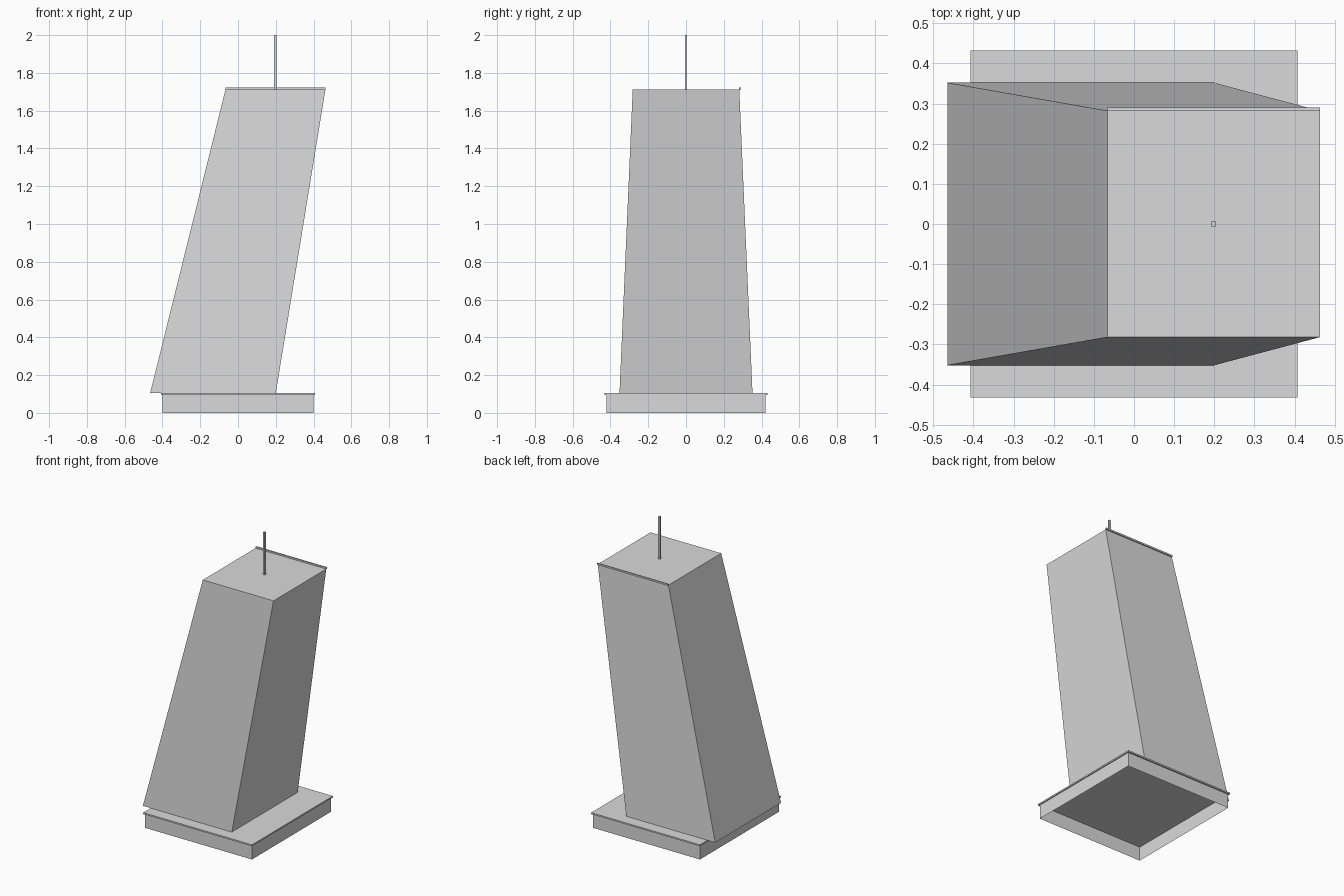
import bpy, bmesh

cube = bpy.data.objects.get("Cube")
if cube:
    bpy.data.objects.remove(cube, do_unlink=True)

# One flat grey
grey = bpy.data.materials.new("light_grey")
grey.use_nodes = True
colour = (0.7, 0.7, 0.7, 1)
grey.diffuse_color = colour
grey.node_tree.nodes["Principled BSDF"].inputs["Base Color"].default_value = colour


def block(name, bottom, top, z0, z1, open_bottom=False):
    """Six-sided block between two rectangles given as (x0, x1, y0, y1)."""
    bm = bmesh.new()
    rings = []
    for (x0, x1, y0, y1), z in ((bottom, z0), (top, z1)):
        corners = ((x0, y0), (x1, y0), (x1, y1), (x0, y1))
        rings.append([bm.verts.new((x, y, z)) for x, y in corners])
    low, high = rings
    for i in range(4):
        j = (i + 1) % 4
        bm.faces.new((low[i], low[j], high[j], high[i]))
    bm.faces.new(high)
    if not open_bottom:
        bm.faces.new(low[::-1])
    mesh = bpy.data.meshes.new(name)
    bm.to_mesh(mesh)
    bm.free()
    mesh.materials.append(grey)
    obj = bpy.data.objects.new(name, mesh)
    bpy.context.collection.objects.link(obj)
    return obj


def centred(x, y, half_x, half_y):
    return (x - half_x, x + half_x, y - half_y, y + half_y)


# Hollow plinth, open underneath, with a thin overhanging slab
plinth = centred(0, 0, 0.40, 0.422)
block("plinth", plinth, plinth, 0, 0.095, open_bottom=True)
slab = centred(0, 0, 0.407, 0.432)
block("plinth_slab", slab, slab, 0.095, 0.105)

# Leaning, tapering tower
block("tower", (-0.465, 0.20, -0.352, 0.352),
      (-0.066, 0.463, -0.282, 0.282), 0.105, 1.713)

# Thin strip along the rear roof edge
strip = (-0.066, 0.463, 0.281, 0.29)
block("roof_edge_strip", strip, strip, 1.712, 1.723)

# Square roof mast
mast = centred(0.198, 0, 0.0065, 0.0065)
block("mast", mast, mast, 1.713, 2.0)
